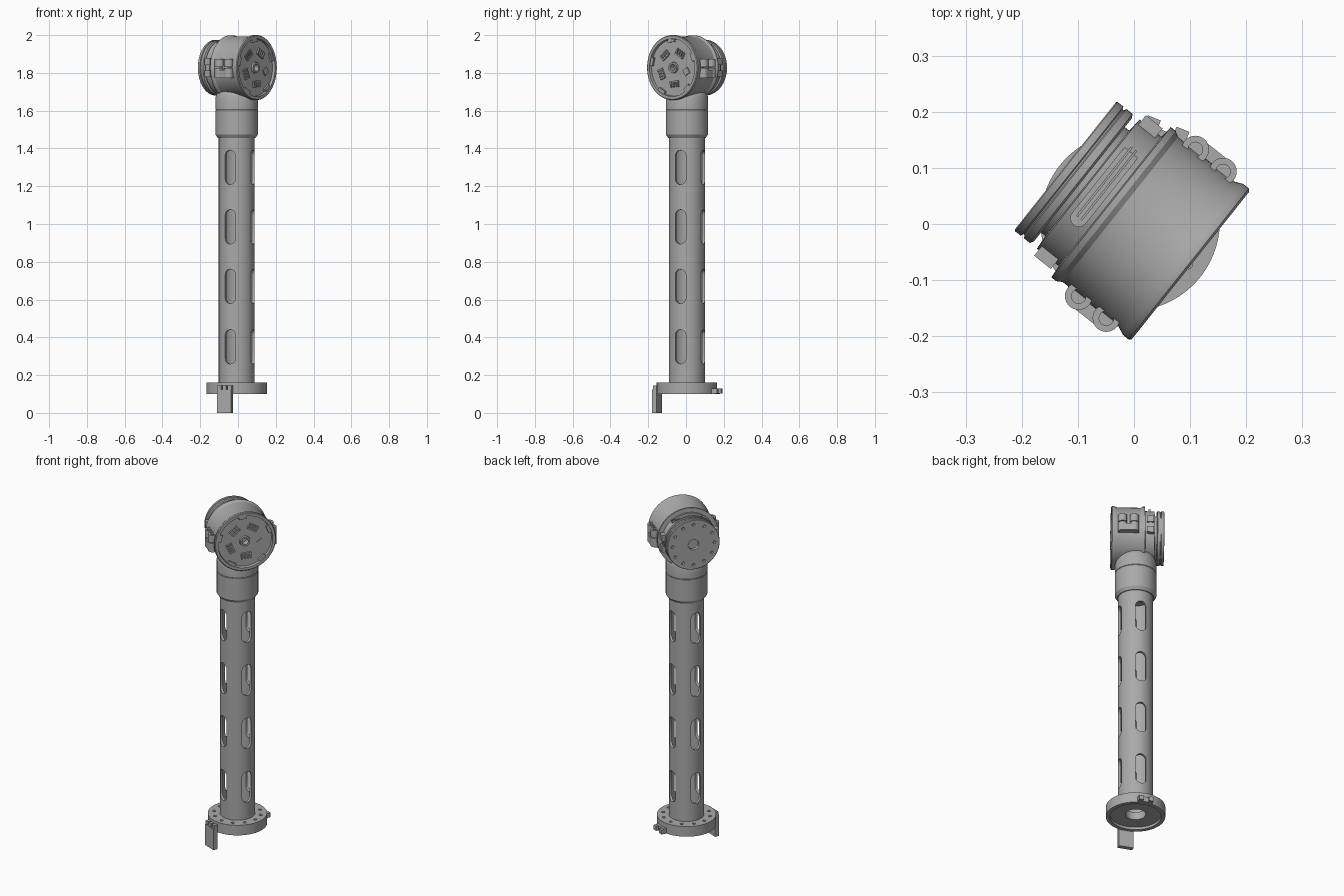
import bpy, bmesh
from math import pi, cos, sin, radians
from mathutils import Matrix, Vector

if "Cube" in bpy.data.objects:
    bpy.data.objects.remove(bpy.data.objects["Cube"], do_unlink=True)


def material(name, value):
    m = bpy.data.materials.new(name)
    m.use_nodes = True
    col = (value, value, value, 1)
    m.diffuse_color = col
    m.node_tree.nodes["Principled BSDF"].inputs["Base Color"].default_value = col
    return m


GREY = material("satin grey", 0.4)

# Frames: the post and base share one heading, the head has another.
POST = Matrix.Translation((-0.007, 0.005, 0)) @ Matrix.Rotation(radians(-21.6), 4, 'Z')
# Head frame: x across, y up, z along the drum axis toward the open face
HEAD = (Matrix.Translation((0.003, 0.004, 1.828)) @ Matrix.Rotation(radians(51.5), 4, 'Z')
        @ Matrix.Rotation(pi / 2, 4, 'X'))


def make(name, bm, frame):
    bmesh.ops.recalc_face_normals(bm, faces=bm.faces)
    mesh = bpy.data.meshes.new(name)
    bm.to_mesh(mesh)
    bm.free()
    ob = bpy.data.objects.new(name, mesh)
    bpy.context.collection.objects.link(ob)
    ob.matrix_world = frame
    mesh.materials.append(GREY)
    return ob


def lathe(profile, closed=False, steps=72):
    bm = bmesh.new()
    vs = [bm.verts.new((r, 0, z)) for r, z in profile]
    edges = [bm.edges.new(p) for p in zip(vs, vs[1:])]
    if closed:
        edges.append(bm.edges.new((vs[-1], vs[0])))
    bmesh.ops.spin(bm, geom=vs + edges, axis=(0, 0, 1), cent=(0, 0, 0),
                   angle=2 * pi, steps=steps)
    bmesh.ops.remove_doubles(bm, verts=bm.verts, dist=0.00005)
    return bm


def box(bm, lo, hi, turn=Matrix()):
    lo, hi = Vector(lo), Vector(hi)
    size = Matrix.Diagonal((*(hi - lo), 1))
    bmesh.ops.create_cube(bm, size=1, matrix=turn @ Matrix.Translation((lo + hi) / 2) @ size)


def rod(bm, centre, r, depth, turn=Matrix(), seg=20):
    bmesh.ops.create_cone(bm, cap_ends=True, segments=seg, radius1=r, radius2=r,
                          depth=depth, matrix=Matrix.Translation(centre) @ turn)


def capsule(bm, half, r, depth, place):
    """Rounded-end slot solid: long along x, extruded along z."""
    vs = []
    for side in (1, -1):
        for i in range(9):
            a = -pi / 2 + pi * i / 8
            vs.append(bm.verts.new(place @ Vector((side * (half + r * cos(a)), side * r * sin(a), 0))))
    face = bm.faces.new(vs)
    ext = bmesh.ops.extrude_face_region(bm, geom=[face])["geom"]
    shift = place.to_3x3() @ Vector((0, 0, depth))
    bmesh.ops.translate(bm, vec=shift, verts=[g for g in ext if isinstance(g, bmesh.types.BMVert)])


def cut(ob, bm):
    tool = make("cutter", bm, ob.matrix_world)
    mod = ob.modifiers.new("cut", 'BOOLEAN')
    mod.operation, mod.solver, mod.object = 'DIFFERENCE', 'EXACT', tool
    bpy.context.view_layer.update()
    result = bpy.data.meshes.new_from_object(ob.evaluated_get(bpy.context.evaluated_depsgraph_get()))
    ob.modifiers.clear()
    ob.data = result
    bpy.data.objects.remove(tool, do_unlink=True)


# Hollow post with four rows of slots on four sides
post = make("slotted_post", lathe([(0.095, 0.15), (0.095, 1.47), (0.08, 1.47), (0.08, 0.15)], True), POST)
bm = bmesh.new()
for z in (0.35, 0.67, 0.985, 1.3):
    for k in range(4):
        place = (Matrix.Translation((0, 0, z)) @ Matrix.Rotation(k * pi / 2, 4, 'Z')
                 @ Matrix.Translation((0.06, 0, 0)) @ Matrix.Rotation(pi / 2, 4, 'Y'))
        capsule(bm, 0.061, 0.03, 0.06, place)
cut(post, bm)

# Base flange: bolt holes on top, recess and bore below
base = make("base_flange", lathe([(0.16, 0.1), (0.16, 0.16), (0.055, 0.16), (0.055, 0.115),
                                  (0.138, 0.115), (0.138, 0.1)], True), POST)
bm = bmesh.new()
for i in range(12):
    a = 2 * pi * (i + 0.5) / 12
    rod(bm, (0.128 * cos(a), 0.128 * sin(a), 0.16), 0.009, 0.05, seg=14)
cut(base, bm)

# Hanging tab on one side of the base, short catch on the other
bm = bmesh.new()
box(bm, (-0.041, -0.182, 0), (0.041, -0.157, 0.125))
for x in (-0.041, -0.011, 0.019):
    box(bm, (x, -0.178, 0.12), (x + 0.022, -0.15, 0.145))
make("base_tab", bm, POST)
bm = bmesh.new()
box(bm, (-0.04, 0.15, 0.1), (0.04, 0.172, 0.13))
for x in (-0.04, 0.015):
    box(bm, (x, 0.165, 0.102), (x + 0.025, 0.187, 0.128))
make("base_catch", bm, POST)

# Collar joining post and head
make("collar", lathe([(0, 1.456), (0.1, 1.456), (0.112, 1.474), (0.112, 1.603), (0.11, 1.605),
                      (0.112, 1.607), (0.112, 1.67), (0.105, 1.695), (0.09, 1.71), (0, 1.71)]), POST)

# Head drum with rim, recessed face and hub bore
drum = make("head_drum", lathe([
    (0, 0.085), (0.018, 0.085), (0.018, 0.121), (0.028, 0.121), (0.03, 0.11), (0.15, 0.11),
    (0.153, 0.125), (0.168, 0.125), (0.172, 0.121), (0.172, 0.108), (0.165, 0.092),
    (0.165, -0.035), (0.171, -0.045), (0.171, -0.056), (0.147, -0.058), (0.147, -0.108),
    (0.12, -0.11), (0.12, -0.13), (0, -0.13)]), HEAD)
# Long slot in the top of the neck
bm = bmesh.new()
capsule(bm, 0.08, 0.015, 0.08, Matrix.Translation((0.022, 0.115, -0.083))
        @ Matrix.Rotation(-pi / 2, 4, 'X'))
cut(drum, bm)
bm = bmesh.new()
for z in (-0.088, -0.078):
    box(bm, (-0.058, 0.1, z - 0.002), (0.1, 0.125, z + 0.002))
make("neck_slot_ribs", bm, HEAD)

# Rear mounting disc with bolt circle
disc = make("rear_disc", lathe([
    (0, -0.12), (0.14, -0.12), (0.147, -0.124), (0.147, -0.138), (0.142, -0.14), (0.142, -0.143),
    (0.147, -0.145), (0.147, -0.158), (0.145, -0.16), (0.03, -0.16), (0.03, -0.14), (0, -0.14)]), HEAD)
bm = bmesh.new()
for i in range(12):
    a = 2 * pi * i / 12
    rod(bm, (0.118 * cos(a), 0.118 * sin(a), -0.16), 0.008, 0.03, seg=14)
cut(disc, bm)

# Connector blocks and rim clips on the recessed face
bm = bmesh.new()
for i in range(5):
    turn = Matrix.Rotation(radians(-13 + 72 * i), 4, 'Z')
    if i == 0:
        diamond = turn @ Matrix.Translation((0.09, 0, 0)) @ Matrix.Rotation(pi / 4, 4, 'Z')
        box(bm, (-0.017, -0.017, 0.105), (0.017, 0.017, 0.117), diamond)
    else:
        box(bm, (0.07, -0.028, 0.105), (0.078, 0.028, 0.12), turn)
        for y in (-0.028, -0.012, 0.004, 0.02):
            box(bm, (0.074, y, 0.105), (0.104, y + 0.008, 0.119), turn)
    clip = turn @ Matrix.Rotation(radians(36), 4, 'Z')
    box(bm, (0.135, -0.022, 0.105), (0.155, 0.022, 0.122), clip)
make("face_connectors", bm, HEAD)

# Split clamp lugs on both sides, each with two bolt bosses
UP = Matrix.Rotation(pi / 2, 4, 'X')
for side, name in ((1, "clamp_lug_back"), (-1, "clamp_lug_front")):
    for lo, hi, part in ((0.002, 0.045, "upper"), (-0.055, -0.002, "lower")):
        bm = bmesh.new()
        xs = sorted((side * 0.14, side * 0.166))
        box(bm, (xs[0], lo, -0.022), (xs[1], hi, 0.091))
        xs = sorted((side * 0.15, side * 0.189))
        box(bm, (xs[0], lo, 0.003), (xs[1], hi - 0.012, 0.066))
        lug = make(name + "_" + part, bm, HEAD)
        for z in (0.003, 0.066):
            bm = bmesh.new()
            rod(bm, (side * 0.167, (lo + hi) / 2, z), 0.0245, hi - lo, UP, 28)
            boss = make(name + "_boss_" + part, bm, HEAD)
            if part == "upper":
                for ob in (lug, boss):
                    bm = bmesh.new()
                    rod(bm, (side * 0.167, hi, z), 0.013, 0.04, UP)
                    cut(ob, bm)
    # Small latch beside the neck
    bm = bmesh.new()
    for y in (-0.05, 0.015):
        xs = sorted((side * 0.125, side * 0.16))
        box(bm, (xs[0], y, -0.104), (xs[1], y + 0.035, -0.066))
    box(bm, (min(side * 0.135, side * 0.152), -0.05, -0.094),
        (max(side * 0.135, side * 0.152), 0.05, -0.076))
    make(name.replace("clamp_lug", "neck_latch"), bm, HEAD)

# Smooth curves, crisp edges
bpy.ops.object.select_all(action='DESELECT')
for ob in bpy.context.collection.objects:
    if ob.type == 'MESH' and GREY.name in ob.data.materials:
        ob.select_set(True)
        bpy.context.view_layer.objects.active = ob
bpy.ops.object.shade_smooth_by_angle(angle=radians(30))
